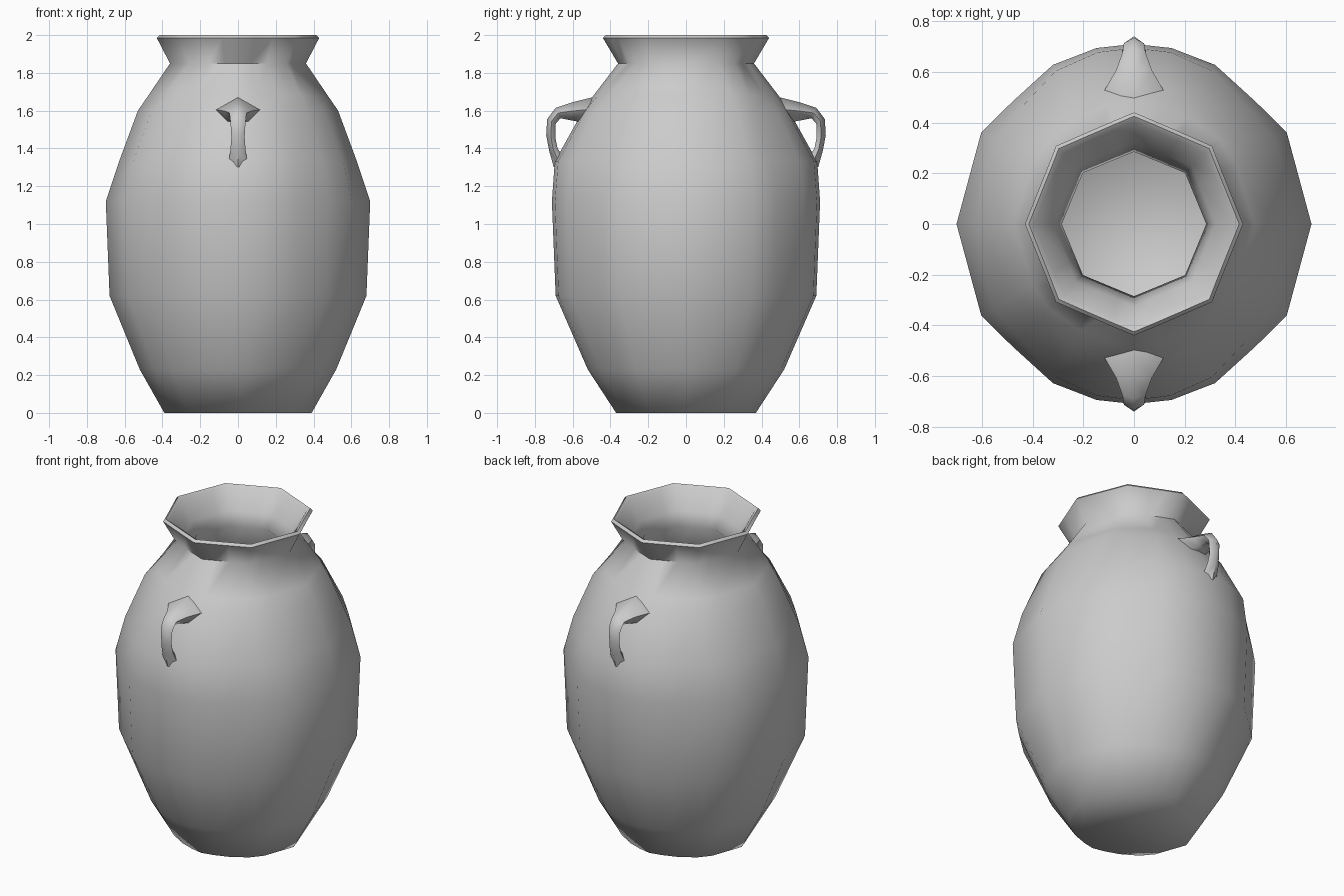
import bpy, bmesh
from math import sin, cos, radians, pi

if "Cube" in bpy.data.objects:
    bpy.data.objects.remove(bpy.data.objects["Cube"])

# Uneven facets around the jar: one quadrant (degrees, body radius factor)
QUAD = [(0, 1.0), (31, 1.0), (45, .965), (63, .995), (78, 1.0)]
FACETS = QUAD + [(180 - a, f) for a, f in [(90, 1.0)] + QUAD[:0:-1]][:1] \
    + [(180 - a, f) for a, f in QUAD[:0:-1]]
FACETS = FACETS + [(a + 180, f) for a, f in FACETS]

# (z, radius along x, radius along y, how octagonal the ring is)
PROFILE = [
    (0.0, .39, .37, .4), (.23, .52, .52, .2), (.62, .68, .69, 0), (1.12, .70, .71, 0),
    (1.33, .63, .695, 0), (1.6, .53, .545, 0), (1.68, .475, .49, .4), (1.85, .36, .36, 1),
    (1.985, .43, .44, 1), (2.0, .415, .425, 1), (1.985, .395, .40, 1),   # lip
    (1.87, .32, .325, 1), (1.79, .285, .285, 1),                        # throat
    (1.55, .46, .46, 0), (1.12, .63, .64, 0), (.62, .61, .62, 0),       # hollow
    (.23, .45, .45, .2), (.08, .32, .32, .4)]


def ring_points(z, rx, ry, octa):
    pts = []
    for deg, f in FACETS:
        a = radians(deg)
        eight = cos(pi / 8) / cos(a % (pi / 4) - pi / 8)
        r = (rx * cos(a) ** 2 + ry * sin(a) ** 2) * (f + (eight - f) * octa)
        pts.append((r * cos(a), r * sin(a), z))
    return pts


def loft(name, rings):
    """Skin a list of closed rings and cap both ends."""
    bm = bmesh.new()
    loops = [[bm.verts.new(p) for p in ring] for ring in rings]
    n = len(loops[0])
    for lo, hi in zip(loops, loops[1:]):
        for i in range(n):
            j = (i + 1) % n
            bm.faces.new((lo[i], lo[j], hi[j], hi[i]))
    bm.faces.new(loops[0][::-1])
    bm.faces.new(loops[-1])
    bmesh.ops.recalc_face_normals(bm, faces=bm.faces)
    me = bpy.data.meshes.new(name)
    bm.to_mesh(me)
    bm.free()
    ob = bpy.data.objects.new(name, me)
    bpy.context.collection.objects.link(ob)
    bpy.ops.object.select_all(action='DESELECT')
    ob.select_set(True)
    bpy.context.view_layer.objects.active = ob
    bpy.ops.object.shade_smooth_by_angle(angle=radians(65))
    return ob


# Hollow jar body
loft("jar_body", [ring_points(*p) for p in PROFILE])

# Handle sections: outer ridge (y, z), inner side (y, z), half width
HANDLE = [
    ((.40, 1.66), (.48, 1.52), .13), ((.50, 1.67), (.56, 1.54), .115),
    ((.60, 1.645), (.615, 1.55), .07), ((.69, 1.615), (.665, 1.56), .045),
    ((.735, 1.555), (.69, 1.53), .04), ((.74, 1.47), (.69, 1.45), .035),
    ((.725, 1.39), (.68, 1.40), .04), ((.70, 1.30), (.64, 1.34), .05)]


def handle_ring(outer, inner, w, side):
    (yo, zo), (yi, zi) = outer, inner
    ym, zm = (yo + yi) / 2, (zo + zi) / 2
    return [(0, side * yo, zo), (w, side * ym, zm), (w * .5, side * yi, zi),
            (-w * .5, side * yi, zi), (-w, side * ym, zm)]


# Front and back handles
for name, side in (("front_handle", -1), ("back_handle", 1)):
    loft(name, [handle_ring(*s, side) for s in HANDLE])
